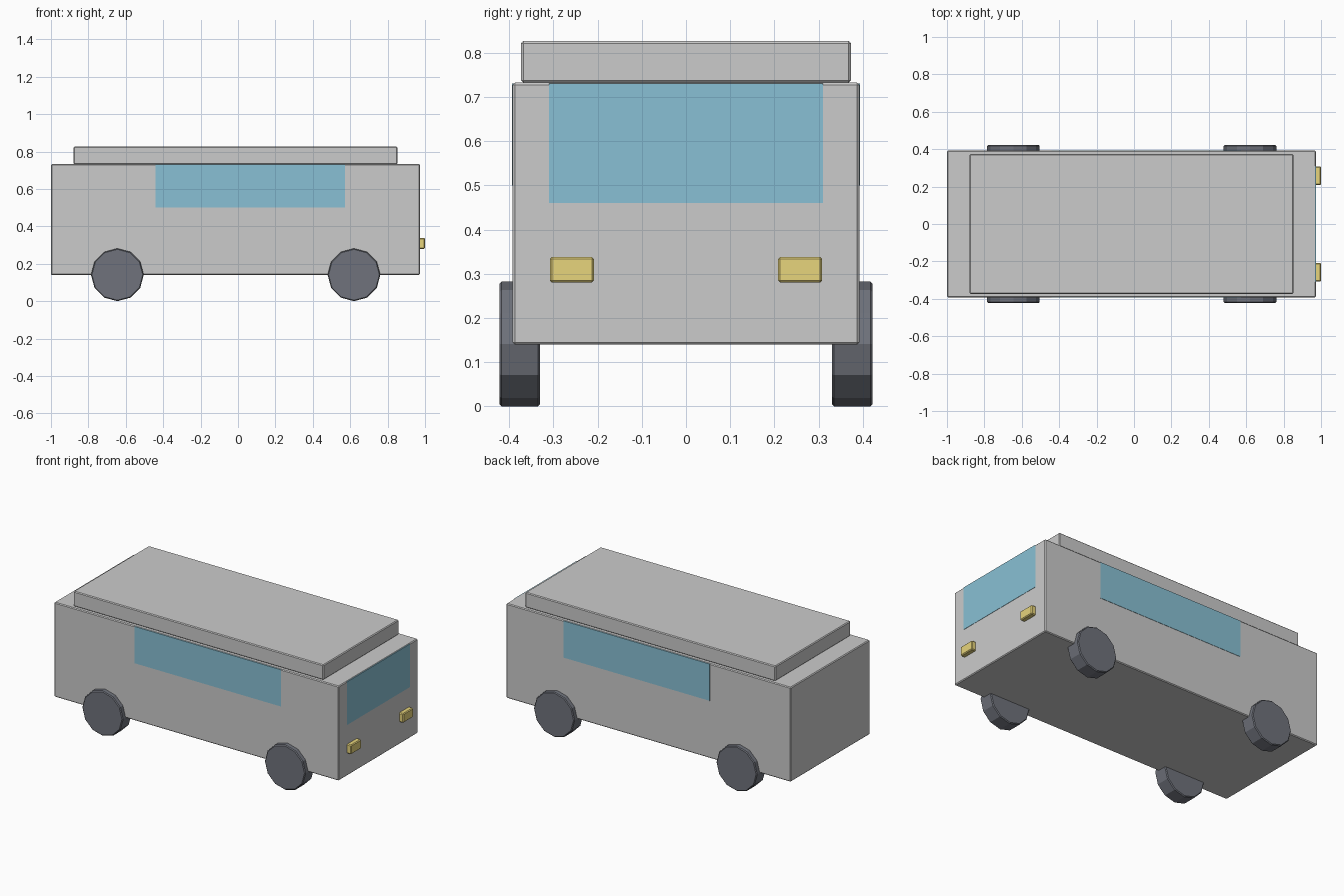
import bpy
import math

if "Cube" in bpy.data.objects:
    bpy.data.objects.remove(bpy.data.objects["Cube"])


def material(name, rgb):
    m = bpy.data.materials.new(name)
    m.diffuse_color = (*rgb, 1)
    m.use_nodes = True
    m.node_tree.nodes["Principled BSDF"].inputs["Base Color"].default_value = m.diffuse_color
    return m


GLASS = material("glass_blue", (0.25, 0.53, 0.66))
LAMP = material("lamp_yellow", (0.80, 0.66, 0.20))
RUBBER = material("rubber", (0.16, 0.17, 0.20))


def finish(ob, name, mat, bevel):
    ob.name = name
    if mat:
        ob.data.materials.append(mat)
    if bevel:
        mod = ob.modifiers.new("edge_bevel", 'BEVEL')
        mod.width = bevel
        mod.segments = 1
    return ob


def box(name, x, y, z, mat=None, bevel=0.005):
    """Box from (min, max) ranges on each axis."""
    bpy.ops.mesh.primitive_cube_add(size=1)
    ob = bpy.context.object
    for v in ob.data.vertices:
        v.co = [r[0] if c < 0 else r[1] for c, r in zip(v.co, (x, y, z))]
    return finish(ob, name, mat, bevel)


# Body and raised roof
box("body", (-1.0, 0.972), (-0.392, 0.392), (0.14, 0.732))
box("roof", (-0.88, 0.853), (-0.373, 0.373), (0.732, 0.826))

# Windscreen, nearly flush with the nose
box("windscreen", (0.968, 0.974), (-0.31, 0.31), (0.46, 0.73), GLASS, 0)

for side, label in ((-1, "right"), (1, "left")):
    # Side window, nearly flush with the body
    box(f"side_window_{label}", (-0.44, 0.573),
        sorted((side * 0.388, side * 0.394)), (0.50, 0.73), GLASS, 0)
    # Headlight
    box(f"headlight_{label}", (0.965, 1.0),
        sorted((side * 0.208, side * 0.308)), (0.28, 0.338), LAMP)
    # Wheels: twelve-sided drums
    for x, end in ((-0.645, "rear"), (0.62, "front")):
        bpy.ops.mesh.primitive_cylinder_add(
            vertices=12, radius=0.141, depth=0.092,
            location=(x, side * 0.376, 0.141),
            rotation=(math.pi / 2, 0, 0))
        finish(bpy.context.object, f"{end}_wheel_{label}", RUBBER, 0.005)
